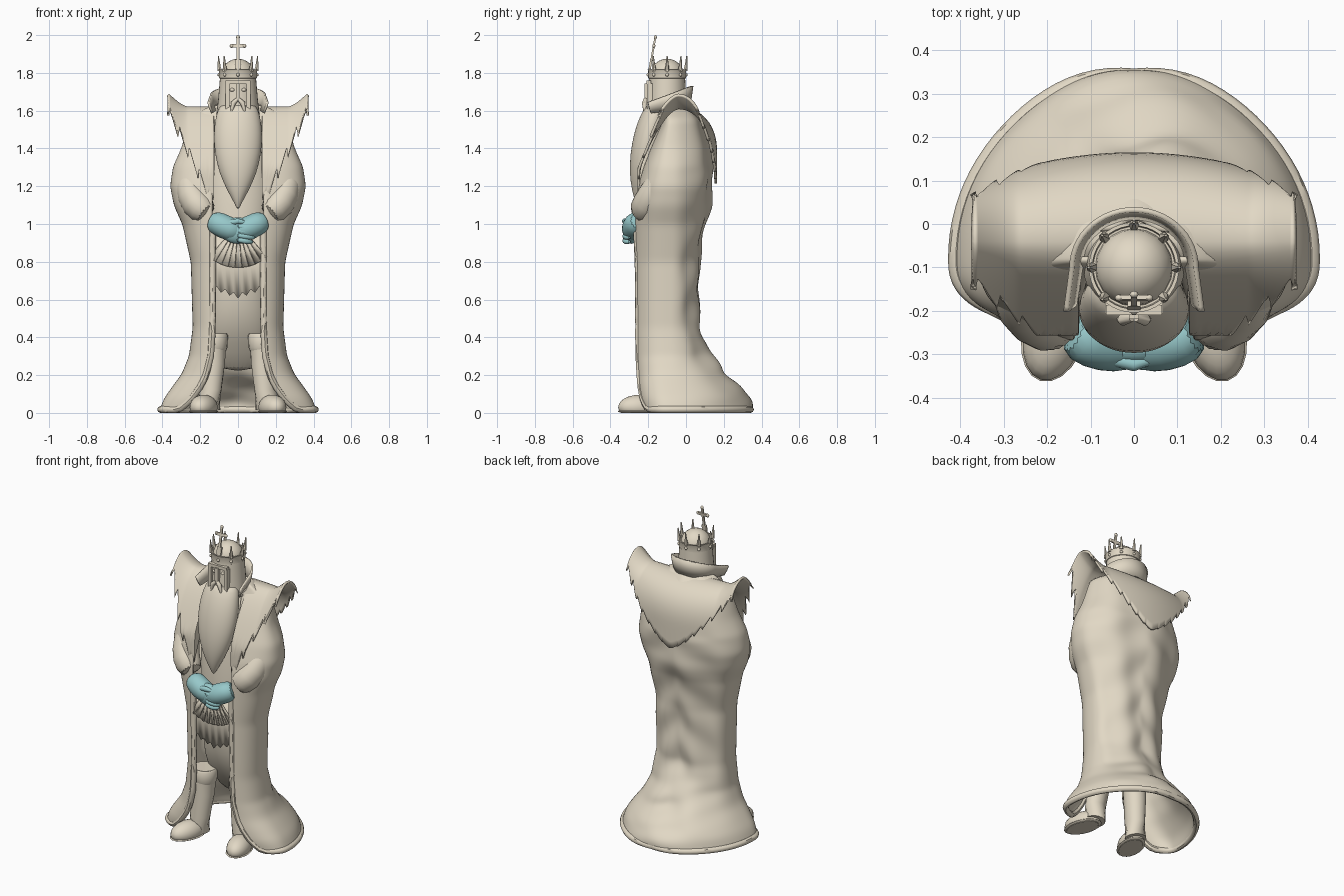
import bpy
import bmesh
from math import sin, cos, pi, radians, asin, atan2
from mathutils import Vector, Matrix

cube = bpy.data.objects.get("Cube")
if cube:
    bpy.data.objects.remove(cube, do_unlink=True)


def material(name, colour):
    mat = bpy.data.materials.new(name)
    mat.use_nodes = True
    mat.diffuse_color = colour
    mat.node_tree.nodes["Principled BSDF"].inputs["Base Color"].default_value = colour
    return mat


STONE = material("warm stone", (0.76, 0.69, 0.56, 1))
BLUE = material("pale blue", (0.31, 0.58, 0.59, 1))


def finish(name, bm, mat=STONE, subdivide=0, thickness=0, angle=45):
    bmesh.ops.recalc_face_normals(bm, faces=bm.faces[:])
    mesh = bpy.data.meshes.new(name)
    bm.to_mesh(mesh)
    bm.free()
    mesh.materials.append(mat)
    obj = bpy.data.objects.new(name, mesh)
    bpy.context.collection.objects.link(obj)
    bpy.ops.object.select_all(action="DESELECT")
    obj.select_set(True)
    bpy.context.view_layer.objects.active = obj
    bpy.ops.object.shade_smooth_by_angle(angle=radians(angle))
    if thickness:
        solid = obj.modifiers.new("thickness", "SOLIDIFY")
        solid.thickness = thickness
        solid.offset = 0
    if subdivide:
        obj.modifiers.new("smooth", "SUBSURF").levels = subdivide
        obj.modifiers["smooth"].render_levels = subdivide
    return obj


def loft(name, rings, closed=True, caps=True, **style):
    """Skin a list of equally long point rows."""
    bm = bmesh.new()
    rows = [[bm.verts.new(p) for p in ring] for ring in rings]
    count = len(rows[0])
    for low, high in zip(rows, rows[1:]):
        for i in range(count if closed else count - 1):
            j = (i + 1) % count
            bm.faces.new((low[i], low[j], high[j], high[i]))
    if closed and caps:
        bm.faces.new(rows[0])
        bm.faces.new(rows[-1])
    return finish(name, bm, **style)


def ellipse(z, rx, front, back, sides=32):
    mid, ry = (front + back) / 2, (back - front) / 2
    angles = [2 * pi * i / sides for i in range(sides)]
    return [(rx * cos(a), mid + ry * sin(a), z) for a in angles]


def tube(name, path, radii, sides=12, **style):
    path = [Vector(p) for p in path]
    rings = []
    for i, p in enumerate(path):
        along = path[min(i + 1, len(path) - 1)] - path[max(i - 1, 0)]
        turn = along.to_track_quat("Z", "Y")
        r = radii[i] if isinstance(radii, (list, tuple)) else radii
        rings.append([p + turn @ Vector((r * cos(2 * pi * k / sides), r * sin(2 * pi * k / sides), 0))
                      for k in range(sides)])
    return loft(name, rings, **style)


def ball(name, centre, size, turn=0, floor=None, **style):
    bm = bmesh.new()
    bmesh.ops.create_uvsphere(bm, u_segments=20, v_segments=12, radius=1)
    place = Matrix.Translation(centre) @ Matrix.Rotation(turn, 4, "Z") @ Matrix.Diagonal((*size, 1))
    bm.transform(place)
    if floor is not None:
        for v in bm.verts:
            v.co.z = max(v.co.z, floor)
    return finish(name, bm, **style)


def box(name, centre, size, tilt=0, lean=0):
    bm = bmesh.new()
    bmesh.ops.create_cube(bm, size=1)
    spin = Matrix.Rotation(tilt, 4, "X") @ Matrix.Rotation(lean, 4, "Y")
    bm.transform(Matrix.Translation(centre) @ spin @ Matrix.Diagonal((*size, 1)))
    return finish(name, bm)


# Robe: height, half width, front, back, half opening
ROBE = [(0, .41, -.23, .34, .33), (.07, .385, -.25, .335, .25), (.14, .335, -.258, .28, .2),
        (.2, .29, -.262, .205, .17), (.3, .25, -.268, .13, .145), (.45, .23, -.27, .062, .135),
        (.8, .24, -.27, .06, .135), (1, .285, -.272, .09, .135), (1.1, .33, -.268, .12, .135),
        (1.2, .35, -.25, .128, .13), (1.3, .335, -.22, .13, .13), (1.4, .29, -.18, .125, .12),
        (1.55, .25, -.11, .085, .1), (1.63, .12, -.08, 0, .06)]


def robe_shape(z):
    for a, b in zip(ROBE, ROBE[1:]):
        if z <= b[0]:
            f = (z - a[0]) / (b[0] - a[0])
            return [p + (q - p) * f for p, q in zip(a[1:], b[1:])]
    return ROBE[-1][1:]


def robe_ring(z, columns=64):
    width, front, back, gap = robe_shape(z)
    mid, power = -0.08, 0.75
    start = asin((gap / width) ** (1 / power))
    train = max(0, 1 - z / 0.4)
    ring = []
    for i in range(columns + 1):
        t = start + (2 * pi - 2 * start) * i / columns
        s, c = sin(t), cos(t)
        rear = max(0, -c)
        # Hanging folds above, sagging swags on the train
        fold = 0.008 * sin(7 * t + 3 * z) * (z > 0.1) + 0.008 * sin(24 * z + 5 * abs(s)) * (z < 1.3)
        fold += 0.03 * train * (1 - train) * sin(50 * z + 4 * s)
        x = width * abs(s) ** (power if c > 0 else 1) * (1 if s > 0 else -1)
        depth = (front - mid) * abs(c) ** power if c > 0 else (back - mid) * rear + fold * rear
        ring.append((x, mid + depth, z))
    return ring


levels = [1.63 * i / 60 for i in range(61)]
loft("robe", [robe_ring(z) for z in levels], closed=False, thickness=0.02, subdivide=1)

# Rolled hem down both front edges and round the train
edges = [robe_ring(z) for z in levels if z < 1.0]
hem = [r[0] for r in reversed(edges)] + edges[0][1:-1] + [r[-1] for r in edges]
tube("robe_hem", [(x, y, max(z, 0.018)) for x, y, z in hem], 0.018, sides=8)

# Tunic under the robe, falling back between the legs
loft("tunic", [ellipse(z, rx, f, b) for z, rx, f, b in
               [(.22, .13, -.01, .08), (.32, .15, -.08, .06), (.42, .165, -.15, .03), (.55, .165, -.2, .02),
                (.7, .16, -.215, .02), (1, .17, -.23, .04), (1.3, .2, -.2, .06), (1.6, .1, -.15, 0)]],
     subdivide=1)

# Waist fan of overlapping blades, and a ragged apron
for k in range(9):
    swing = radians(9 * (k - 4))
    blade = [[(r * sin(swing + side * .085), -.262 - .008 * side, 1 - r * cos(swing + side * .085) + tip)
              for side in (-1, 1)] for r, tip in ((.06, 0), (.15, 0), (.232, 0))]
    loft("fan_blade", blade, closed=False, thickness=0.008)
apron = [[(x, -0.24 + 0.1 * x * x, z if z > .7 else .605 + abs(x) * .35 + .025 * (i % 2))
          for i, x in enumerate(k * 0.0225 - 0.135 for k in range(13))] for z in (.95, .78, .6)]
loft("apron", apron, closed=False, thickness=0.012)

# Feathered mantle draped over the shoulders
mantle = []
half = 56
for i in range(-half, half + 1):
    u = i / half
    x, a = 0.37 * u, abs(u)
    tooth = (a * 7) % 1
    ridge = -0.04
    top = 1.615 + 0.07 * max(0, (a - 0.72) / 0.28) ** 1.5
    front_low = 1.09 + 0.78 * max(0, a - 0.38) if a > 0.34 else 1.58
    back_low = 1.215 + 0.36 * a ** 1.4
    front_y, back_y = -0.25, 0.158 - 0.07 * a * a
    column = []
    for k in range(-14, 15):
        s = abs(k) / 14
        low, jag = (front_low, 0.075 * tooth) if k < 0 else (back_low, 0.06 * a * tooth)
        low = min(top - 0.02, low + jag * s ** 4)
        drop = (top - low) * s ** 1.5
        if k < 0:
            y = ridge + (front_y - ridge) * min(1, drop / 0.32) ** 0.6
        else:
            d = min(1, drop / 0.25)
            y = ridge + (back_y - ridge) * (1 - (1 - d) ** 2.5) ** 0.5
        column.append((x, y, top - drop))
    mantle.append(column)
loft("feather_mantle", mantle, closed=False, thickness=0.014)

# Horseshoe collar, high behind and open at the front
collar = []
for flare, lift in ((-.012, 0), (0, .5), (.008, 1)):
    row = []
    for i in range(41):
        t = radians(-50 + 280 * i / 40)
        c, s = cos(t), sin(t)
        y = -.1 + (.125 + flare) * s
        x = (.135 + flare) * c if s > 0 else (.135 + flare - .018 * s) * (1 if c > 0 else -1)
        rear = (y + 0.2) / 0.23
        row.append((x, y, 1.585 + .035 * rear + lift * (0.06 + 0.05 * rear)))
    collar.append(row)
loft("collar", collar, closed=False, thickness=0.012)

# Head and beard
loft("head", [ellipse(z, rx, f, b) for z, rx, f, b in
              [(1.56, .116, -.21, .005), (1.66, .105, -.202, 0), (1.79, .094, -.195, -.005)]])
ball("skull_cap", (0, -.1, 1.785), (.09, .09, .09))
loft("beard", [ellipse(z, rx, f, b) for z, rx, f, b in
               [(1.08, .004, -.25, -.24), (1.13, .03, -.275, -.21), (1.22, .08, -.295, -.18),
                (1.32, .114, -.3, -.15), (1.43, .13, -.287, -.12), (1.53, .126, -.262, -.1),
                (1.61, .108, -.225, -.09), (1.64, .08, -.2, -.1)]], subdivide=1)

# Visor, nose guard, cheeks and eyes
box("brow_plate", (0, -.198, 1.75), (.13, .024, .02))
box("nose_guard", (0, -.206, 1.7), (.022, .026, .09))
for side in (-1, 1):
    box("cheek_guard", (side * .056, -.192, 1.67), (.022, .03, .15))
    ball("eye", (side * .03, -.19, 1.71), (.014, .012, .01))
    tube("moustache", [(side * .005, -.215, 1.66), (side * .025, -.22, 1.64), (side * .036, -.22, 1.59)],
         (.01, .014, .004))

# Crown with spikes, studs and a front cross
band = [(.096, 1.77), (.1, 1.772), (.1, 1.81), (.104, 1.818), (.096, 1.818), (.092, 1.77)]
loft("crown_band", [ellipse(z, r, -.1 - r, -.1 + r, 40) for r, z in band], caps=False)
for i in range(8):
    a = 2 * pi * i / 8 - pi / 2
    c, s = cos(a), sin(a)
    ball("crown_stud", (.1 * c, -.1 + .1 * s, 1.79), (.009, .009, .009))
    if i:
        tube("crown_spike", [(r * c, -.1 + r * s, z) for r, z in ((.097, 1.81), (.1, 1.835), (.104, 1.89))],
             (.013, .009, .003), sides=6)
lean = radians(-10)
box("cross_upright", (0, -.178, 1.9), (.014, .01, .18), lean)
box("cross_base", (0, -.188, 1.845), (.03, .012, .05), lean)
box("cross_arms", (0, -.17, 1.943), (.064, .01, .018), lean)
for x, z in ((-.034, 1.943), (.034, 1.943), (0, 1.989)):
    ball("cross_tip", (x, -.17 + (z - 1.943) * .17, z), (.01, .008, .011))

# Draped sleeves over the forearms
for side in (-1, 1):
    tube("sleeve", [(side * x, y, z) for x, y, z in
                    ((.25, -.1, 1.32), (.262, -.15, 1.19), (.225, -.21, 1.1), (.15, -.24, 1.045))],
         (.05, .085, .085, .072), sides=20, subdivide=1)
    tube("forearm", [(side * x, y, z) for x, y, z in
                     ((.15, -.245, 1.02), (.1, -.27, 1), (.04, -.28, .97), (-.02, -.28, .955))],
         (.055, .065, .066, .05), sides=16, mat=BLUE, subdivide=1)

# Clasped hands
ball("hand_back", (0, -.29, .965), (.09, .04, .07), mat=BLUE)
for k in range(4):
    z = .99 - .024 * k
    tube("finger", [(-.01, -.318, z), (.04, -.326, z - .008), (.09 - .01 * k, -.312, z - .014),
                    (.115 - .012 * k, -.295, z - .012)], (.015, .015, .014, .008), mat=BLUE, subdivide=1)
tube("thumb", [(-.05, -.312, 1.005), (0, -.324, 1.015), (.05, -.312, 1.005)], (.015, .015, .008), mat=BLUE)

# Boots with turned tops and splayed feet
for side in (-1, 1):
    tube("boot_leg", [(side * x, y, z) for x, y, z in
                      ((.155, -.17, .02), (.148, -.17, .12), (.135, -.155, .26), (.128, -.15, .42))],
         (.062, .06, .066, .07), sides=20)
    tube("boot_cuff", [(side * .128, -.15, z) for z in (.33, .345, .41, .42)], (.066, .072, .075, .068), sides=20)
    ball("boot_foot", (side * .182, -.245, .03), (.07, .118, .066), side * atan2(1, 3.5), floor=0)
    ball("boot_sole", (side * .182, -.245, .008), (.074, .121, .012), side * atan2(1, 3.5), floor=0)
